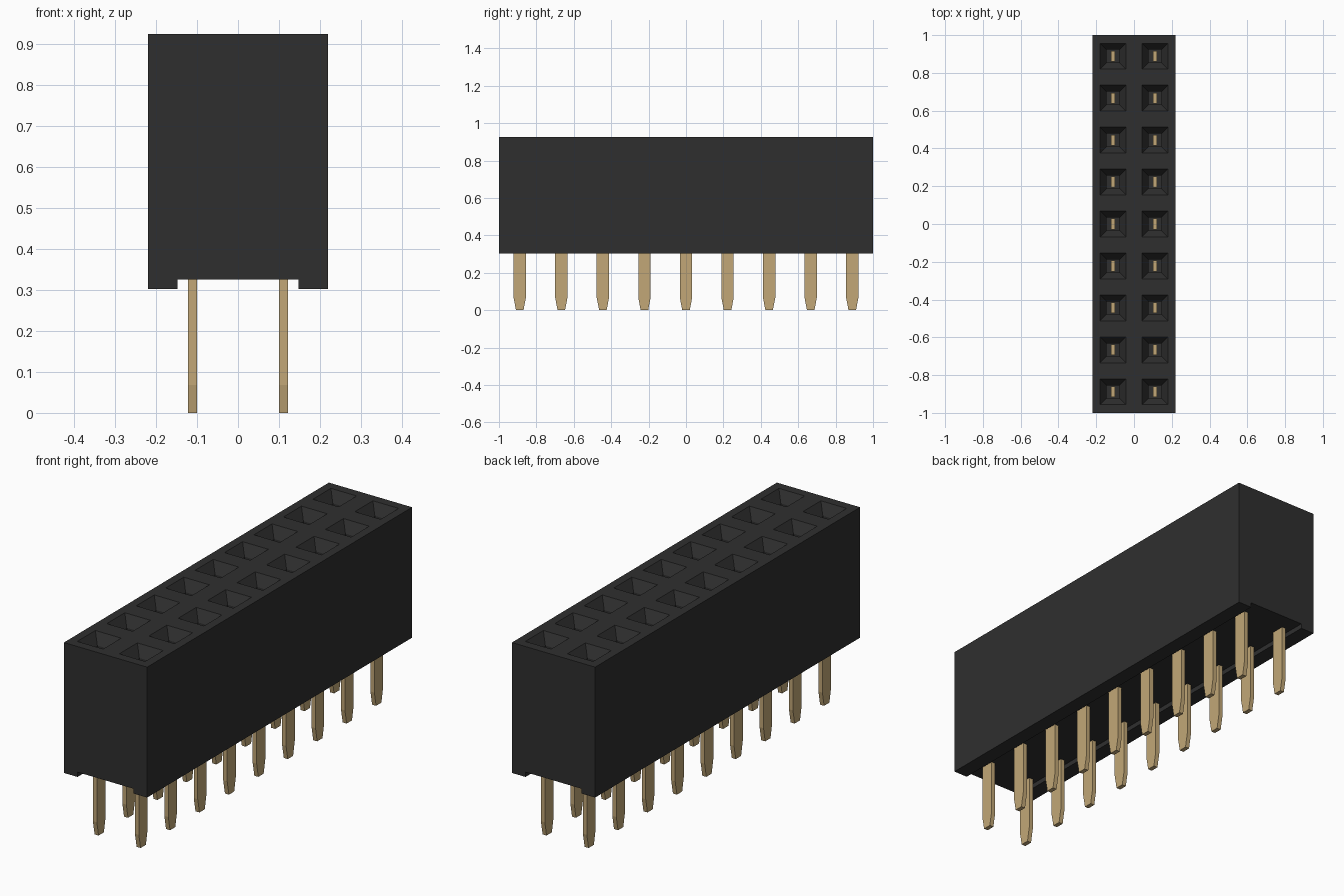
import bpy, bmesh

cube = bpy.data.objects.get("Cube")
if cube:
    bpy.data.objects.remove(cube, do_unlink=True)

ROWS, PITCH, COL = 9, 2 / 9, 0.111
HX, HY, TOP, BASE, CHANNEL = 0.22, 1.0, 0.925, 0.302, 0.325
MOUTH, THROAT = 0.068, 0.034          # half sizes of the socket openings
ROW_Y = [(i - (ROWS - 1) / 2) * PITCH for i in range(ROWS)]


def material(name, rgb):
    m = bpy.data.materials.new(name)
    m.use_nodes = True
    m.diffuse_color = (*rgb, 1)
    bsdf = next(n for n in m.node_tree.nodes if n.type == 'BSDF_PRINCIPLED')
    bsdf.inputs["Base Color"].default_value = (*rgb, 1)
    return m


def make_object(name, bm, mat):
    bmesh.ops.recalc_face_normals(bm, faces=bm.faces[:])
    mesh = bpy.data.meshes.new(name)
    bm.to_mesh(mesh)
    bm.free()
    mesh.materials.append(mat)
    obj = bpy.data.objects.new(name, mesh)
    bpy.context.collection.objects.link(obj)
    return obj


black = material("black plastic", (0.028, 0.028, 0.028))
gold = material("gold metal", (0.54, 0.39, 0.185))

# Housing top: a grid whose odd cells are the socket mouths
bm = bmesh.new()
xs = [-HX] + [c + s for c in (-COL, COL) for s in (-MOUTH, MOUTH)] + [HX]
ys = [-HY] + [c + s for c in ROW_Y for s in (-MOUTH, MOUTH)] + [HY]
grid = [[bm.verts.new((x, y, TOP)) for y in ys] for x in xs]
sockets = []
for i in range(len(xs) - 1):
    for j in range(len(ys) - 1):
        f = bm.faces.new((grid[i][j], grid[i + 1][j], grid[i + 1][j + 1], grid[i][j + 1]))
        if i % 2 and j % 2:
            sockets.append(f)

# Housing sides and underside, with a shallow channel along the bottom
section = [(HX, BASE), (0.148, BASE), (0.148, CHANNEL),
           (-0.148, CHANNEL), (-0.148, BASE), (-HX, BASE)]
front = [bm.verts.new((x, -HY, z)) for x, z in section]
back = [bm.verts.new((x, HY, z)) for x, z in section]
bm.faces.new([col[0] for col in grid] + front)
bm.faces.new([col[-1] for col in grid] + back)
bm.faces.new(grid[-1] + [back[0], front[0]])
bm.faces.new(grid[0] + [back[-1], front[-1]])
for k in range(len(section) - 1):
    bm.faces.new((front[k], front[k + 1], back[k + 1], back[k]))

# Sockets: a tapered funnel, then a deep square well
for size, depth in ((THROAT / MOUTH, 0.05), (1.0, 0.35)):
    floors = bmesh.ops.extrude_discrete_faces(bm, faces=sockets)["faces"]
    for f in floors:
        mid = f.calc_center_median()
        for v in f.verts:
            v.co.x = mid.x + (v.co.x - mid.x) * size
            v.co.y = mid.y + (v.co.y - mid.y) * size
            v.co.z -= depth
    sockets = floors
make_object("housing", bm, black)

# Pins: flat blades with a tapered tip, reaching up into the wells
blade = [(-0.02, 0), (0.02, 0), (0.033, 0.068), (0.033, 0.45), (0.028, 0.45),
         (0.028, 0.62), (-0.028, 0.62), (-0.028, 0.45), (-0.033, 0.45), (-0.033, 0.068)]
bm = bmesh.new()
for cx in (-COL, COL):
    for cy in ROW_Y:
        face = bm.faces.new([bm.verts.new((cx - 0.0105, cy + y, z)) for y, z in blade])
        ext = bmesh.ops.extrude_face_region(bm, geom=[face], use_keep_orig=True)["geom"]
        bmesh.ops.translate(bm, vec=(0.021, 0, 0),
                            verts=[g for g in ext if isinstance(g, bmesh.types.BMVert)])
make_object("pins", bm, gold)
